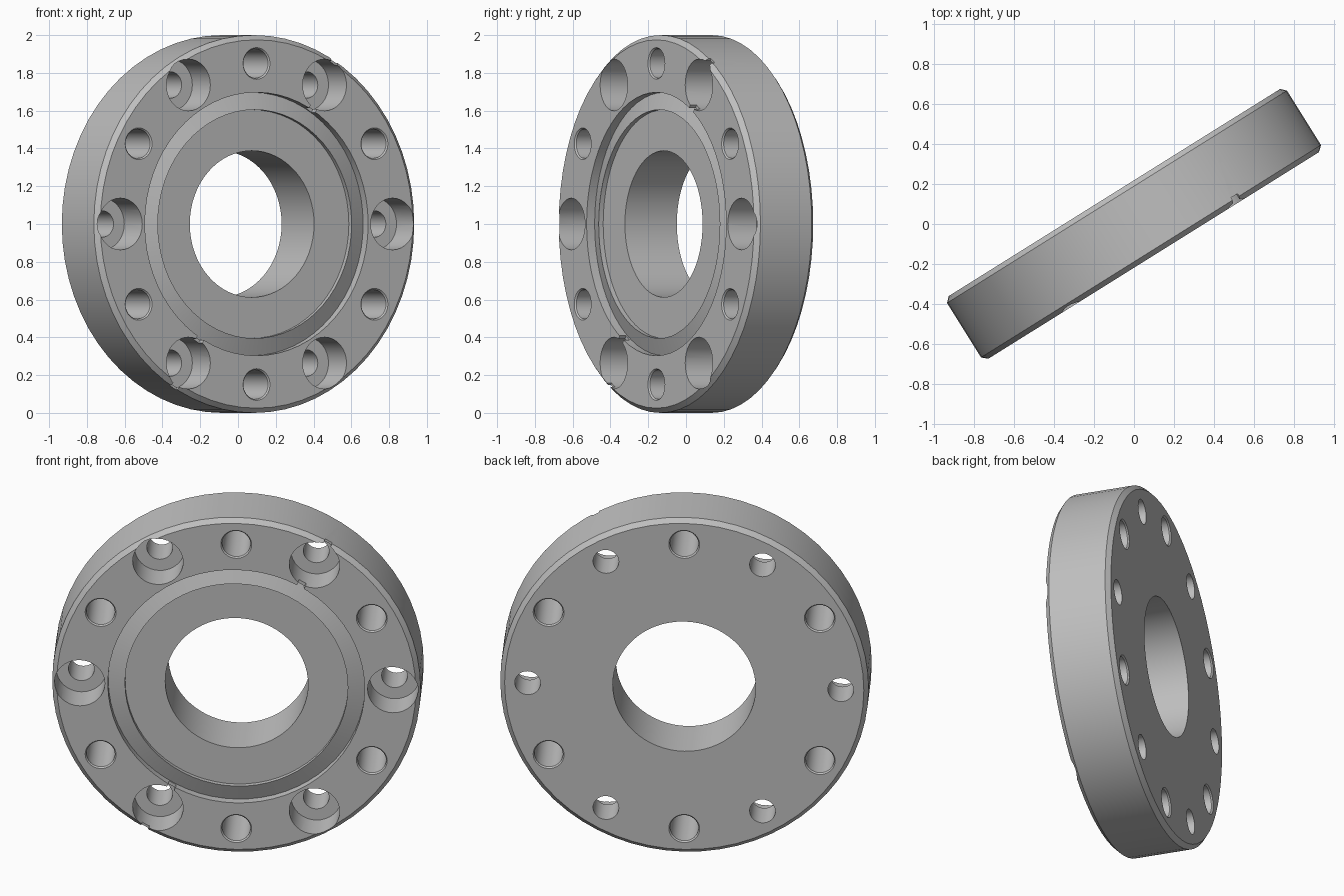
import bpy, bmesh, math
from mathutils import Matrix, Vector

cube = bpy.data.objects.get("Cube")
if cube:
    bpy.data.objects.remove(cube, do_unlink=True)

HALF = 0.185          # half thickness of the disc
BOLT_R = 0.85         # bolt circle radius
CHAMFER = 0.025

steel = bpy.data.materials.new("grey_steel")
steel.use_nodes = True
GREY = (0.52, 0.52, 0.52, 1)
steel.diffuse_color = GREY
steel.node_tree.nodes["Principled BSDF"].inputs["Base Color"].default_value = GREY


def lathe(bm, profile, steps, offset=(0, 0, 0)):
    """Revolve a closed (radius, height) profile about a vertical axis."""
    center = Vector(offset)
    verts = [bm.verts.new(center + Vector((r, 0, z))) for r, z in profile]
    edges = [bm.edges.new((verts[i], verts[(i + 1) % len(verts)])) for i in range(len(verts))]
    bmesh.ops.spin(bm, geom=verts + edges, cent=center, axis=(0, 0, 1),
                   angle=math.tau, steps=steps, use_merge=False)
    bmesh.ops.remove_doubles(bm, verts=bm.verts, dist=0.0001)


def finish(bm, name):
    # drop zero-length axis edges left over from the revolve
    loose = [e for e in bm.edges if not e.link_faces]
    bmesh.ops.delete(bm, geom=loose, context='EDGES')
    bmesh.ops.recalc_face_normals(bm, faces=bm.faces)
    mesh = bpy.data.meshes.new(name)
    bm.to_mesh(mesh)
    bm.free()
    mesh.materials.append(steel)
    obj = bpy.data.objects.new(name, mesh)
    bpy.context.collection.objects.link(obj)
    return obj


# Disc with chamfered rim, gasket recess, sealing ridge and centre bore
bm = bmesh.new()
lathe(bm, [
    (0.388, -HALF), (1 - CHAMFER, -HALF), (1, CHAMFER - HALF),
    (1, HALF - CHAMFER), (1 - CHAMFER, HALF),
    (0.697, HALF), (0.697, HALF - 0.05),
    (0.605, HALF - 0.018), (0.605, HALF - 0.046), (0.388, HALF - 0.046),
], 64)
flange = finish(bm, "flange_disc")

# Bolt holes: counterbored and plain ones alternate
OUT = HALF + 0.05
counterbored = [(0, -OUT), (0.07, -OUT), (0.07, HALF - 0.18),
                (0.137, HALF - 0.18), (0.137, OUT), (0, OUT)]
plain = [(0, -OUT), (0.084, -OUT), (0.084, -HALF), (0.077, 0.008 - HALF),
         (0.077, HALF - 0.008), (0.084, HALF), (0.084, OUT), (0, OUT)]
bm = bmesh.new()
for i in range(12):
    a = math.radians(30 * i)
    spot = (BOLT_R * math.cos(a), BOLT_R * math.sin(a), 0)
    lathe(bm, plain if i % 2 else counterbored, 32, spot)
holes = finish(bm, "bolt_hole_cutter")

# Two opposite radial slots from the recess to the rim
bm = bmesh.new()
for deg in (60, 240):
    place = (Matrix.Rotation(math.radians(deg), 4, 'Z')
             @ Matrix.Translation((0.87, 0, HALF + 0.01))
             @ Matrix.Diagonal((0.36, 0.045, 0.1, 1)))
    bmesh.ops.create_cube(bm, size=1, matrix=place)
slots = finish(bm, "slot_cutter")

# Cut, then remove the cutters
bpy.context.view_layer.objects.active = flange
for cutter in (holes, slots):
    cutter.hide_render = True
    mod = flange.modifiers.new("cut", 'BOOLEAN')
    mod.operation = 'DIFFERENCE'
    mod.solver = 'EXACT'
    mod.object = cutter
    bpy.ops.object.modifier_apply(modifier=mod.name)
    bpy.data.objects.remove(cutter, do_unlink=True)

# Stand the disc on its rim, turned about the vertical
turn = math.radians(32)
flange.data.transform(Matrix.Translation((0, 0, 1))
                      @ Matrix.Rotation(turn, 4, 'Z')
                      @ Matrix.Rotation(math.pi / 2, 4, 'X'))

bpy.ops.object.select_all(action='DESELECT')
flange.select_set(True)
bpy.ops.object.shade_smooth_by_angle(angle=math.radians(15))
